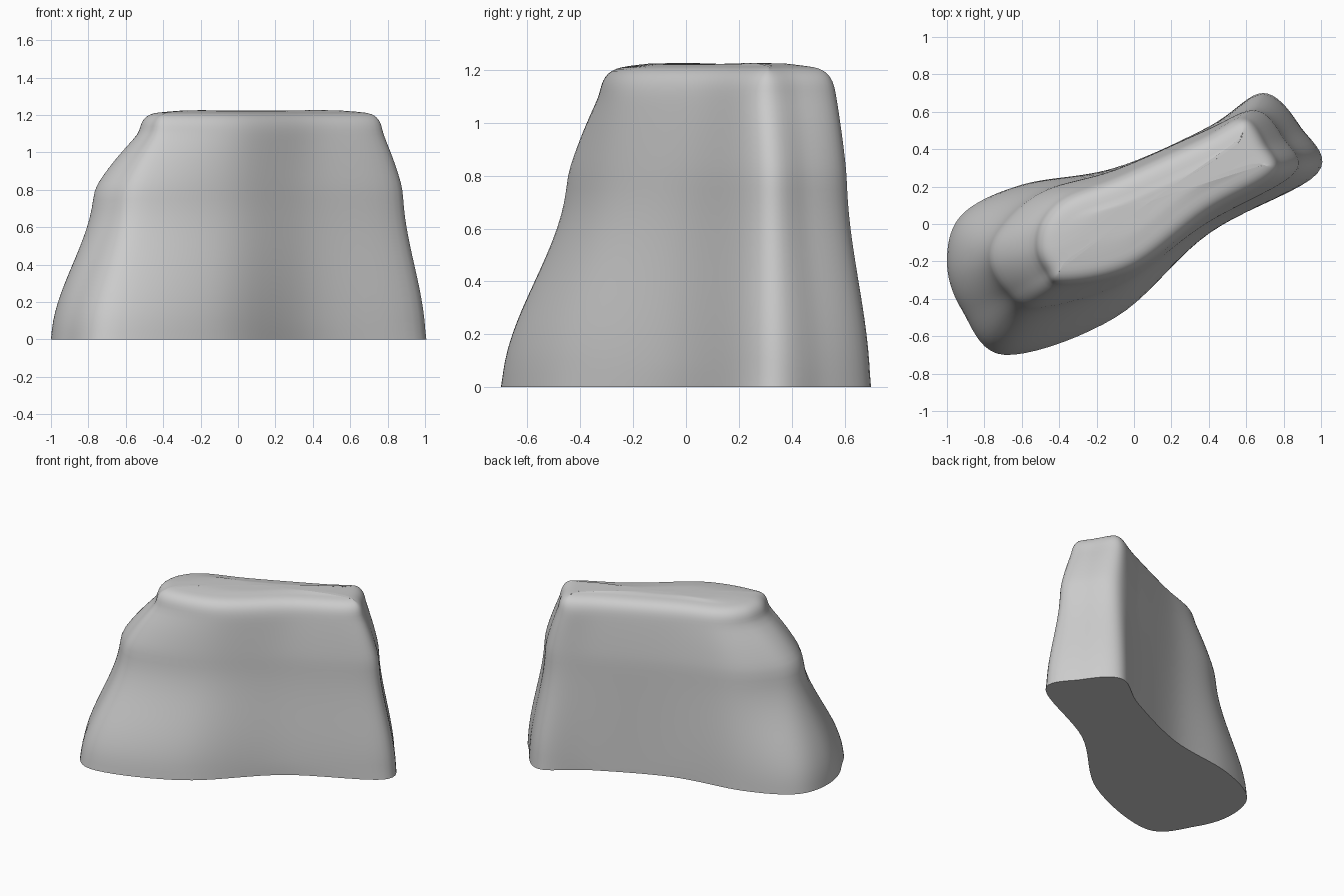
import bpy, bmesh
from mathutils import Vector

if "Cube" in bpy.data.objects:
    bpy.data.objects.remove(bpy.data.objects["Cube"])

# Three guide outlines (left end, back, right end, front): base, shoulder, brow
base = [(-1, -.2), (-.92, .05), (-.6, .21), (-.1, .3), (.4, .52), (.69, .7),
        (.89, .52), (.98, .27), (.4, -.05), (-.1, -.5), (-.69, -.7), (-.92, -.46)]
shoulder = [(-.77, -.2), (-.72, -.03), (-.5, .17), (-.1, .29), (.38, .5), (.65, .61),
            (.8, .46), (.86, .27), (.38, 0), (-.05, -.31), (-.51, -.45), (-.68, -.36)]
brow = [(-.53, -.13), (-.5, .02), (-.37, .15), (-.08, .26), (.36, .46), (.59, .57),
        (.71, .43), (.76, .26), (.4, .05), (0, -.25), (-.38, -.33), (-.48, -.25)]
AROUND, SIDE, TOP = 9, 16, 10


def smooth_ring(points):
    """Closed Catmull-Rom curve through the guide points."""
    p = [Vector(q) for q in points]
    n, ring = len(p), []
    for i in range(n):
        a, b, c, d = p[i-1], p[i], p[(i+1) % n], p[(i+2) % n]
        for k in range(AROUND):
            t = k / AROUND
            ring.append(0.5 * (2*b + (c-a)*t + (2*a-5*b+4*c-d)*t*t + (3*b-a-3*c+d)*t**3))
    return ring


def blend(r, s, t, z):
    return [p.lerp(q, t).to_3d() + Vector((0, 0, z)) for p, q in zip(r, s)]


def inset(ring, d):
    """Move a clockwise outline inwards by d."""
    n, out = len(ring), []
    for i, p in enumerate(ring):
        t = (ring[(i+3) % n] - ring[i-3]).normalized()
        out.append(p + Vector((t.y, -t.x)) * d)
    return out


base, shoulder, brow = map(smooth_ring, (base, shoulder, brow))
rings = []

# Flared lower sides, then the slope above the shoulder
for k in range(SIDE):
    u = k / SIDE
    rings.append(blend(base, shoulder, u*u*(3 - 2*u), .8*u))
for k in range(SIDE // 2):
    u = 2*k / SIDE
    rings.append(blend(shoulder, brow, .75*u + .25*u*u, .8 + .3*u))

# Rounded rim at the top
rim = inset(brow, .13)
for k in range(TOP + 1):
    u = k / TOP
    rings.append(blend(brow, rim, .25*u + .75*u**2.5, 1.1 + .115*(1 - (1 - u)**2)))

# Nearly flat crown shrinking to the middle
centre = Vector((.1, .13))
for s in (.8, .6, .4, .2):
    rings.append([(centre + (p - centre)*s).to_3d() + Vector((0, 0, 1.222 + .015*abs(p.x - .1)*s))
                  for p in rim])

# Skin the rings and close both ends
bm = bmesh.new()
rows = [[bm.verts.new(p) for p in r] for r in rings]
n = len(rows[0])
for lo, hi in zip(rows, rows[1:]):
    for j in range(n):
        bm.faces.new((lo[j], lo[(j+1) % n], hi[(j+1) % n], hi[j]))
peak = bm.verts.new((centre.x, centre.y, 1.222))
for j in range(n):
    bm.faces.new((rows[-1][j], rows[-1][(j+1) % n], peak))
bm.faces.new(rows[0])

# Soften the creases where the guides meet, keeping the foot flat
upper = [v for v in bm.verts if v.co.z > .01]
for _ in range(3):
    bmesh.ops.smooth_vert(bm, verts=upper, factor=.5, use_axis_x=True, use_axis_y=True, use_axis_z=True)
bmesh.ops.recalc_face_normals(bm, faces=bm.faces[:])
mesh = bpy.data.meshes.new("boulder")
bm.to_mesh(mesh)
bm.free()
rock = bpy.data.objects.new("boulder", mesh)
bpy.context.collection.objects.link(rock)

# Smooth shading with a sharp base edge
bpy.context.view_layer.objects.active = rock
rock.select_set(True)
bpy.ops.object.shade_smooth_by_angle(angle=.9)
